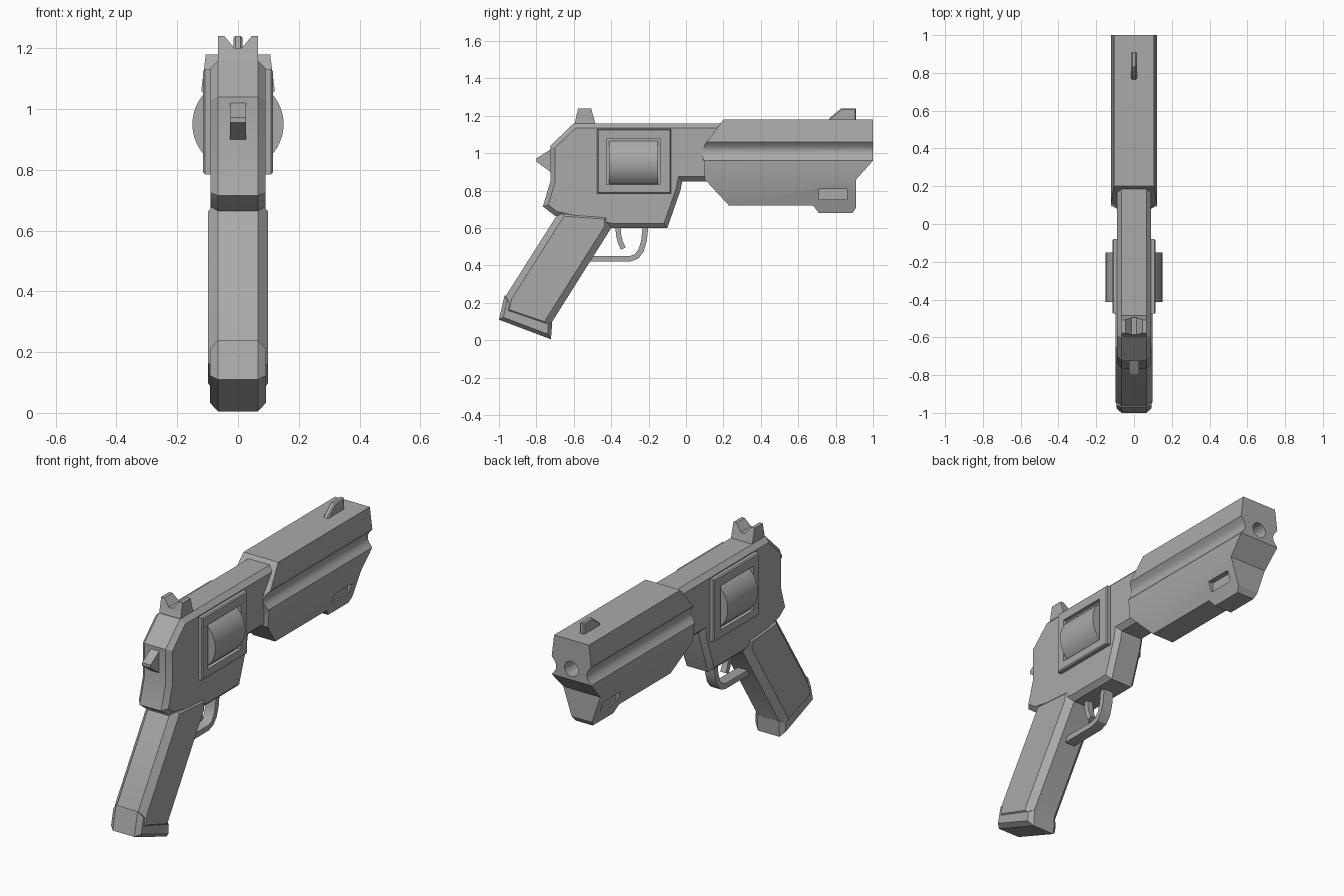
import bpy, bmesh, math
from mathutils import Vector

if "Cube" in bpy.data.objects:
    bpy.data.objects.remove(bpy.data.objects["Cube"])

steel = bpy.data.materials.new("gunmetal grey")
steel.use_nodes = True
grey = (0.4, 0.4, 0.4, 1)
steel.diffuse_color = grey
steel.node_tree.nodes["Principled BSDF"].inputs["Base Color"].default_value = grey


def loft(name, rings):
    """Closed solid through a list of matching 3D rings."""
    bm = bmesh.new()
    loops = [[bm.verts.new(p) for p in ring] for ring in rings]
    n = len(loops[0])
    for a, b in zip(loops, loops[1:]):
        for i in range(n):
            j = (i + 1) % n
            bm.faces.new((a[i], a[j], b[j], b[i]))
    bm.faces.new(loops[0])
    bm.faces.new(loops[-1])
    bmesh.ops.recalc_face_normals(bm, faces=bm.faces)
    mesh = bpy.data.meshes.new(name)
    bm.to_mesh(mesh)
    bm.free()
    mesh.materials.append(steel)
    obj = bpy.data.objects.new(name, mesh)
    bpy.context.collection.objects.link(obj)
    return obj


def shrink(outline, d):
    """Move every edge of a (y, z) outline inwards by d."""
    pts = [Vector(p) for p in outline]
    area = sum(a.x * b.y - b.x * a.y for a, b in zip(pts, pts[1:] + pts[:1]))
    side = 1 if area > 0 else -1
    result = []
    for i, p in enumerate(pts):
        u = (p - pts[i - 1]).normalized()
        v = (pts[(i + 1) % len(pts)] - p).normalized()
        n1, n2 = Vector((-u.y, u.x)) * side, Vector((-v.y, v.x)) * side
        result.append(p + (n1 + n2) * d / (1 + n1.dot(n2)))
    return result


def prism(name, outline, w, chamfer=0, inset=0):
    """Side outline given a half width, with optional chamfered rims."""
    layers = [(-w, outline), (w, outline)]
    if chamfer:
        inner = shrink(outline, inset)
        layers = [(-w, inner), (chamfer - w, outline), (w - chamfer, outline), (w, inner)]
    return loft(name, [[(x, y, z) for y, z in o] for x, o in layers])


def box(name, x, y, z):
    return loft(name, [[(x[i], y[0], z[0]), (x[i], y[1], z[0]),
                        (x[i], y[1], z[1]), (x[i], y[0], z[1])] for i in (0, 1)])


def rod(name, r, z, y0, y1, sides=32):
    turn = [math.tau * i / sides for i in range(sides)]
    return loft(name, [[(r * math.cos(t), y, z + r * math.sin(t)) for t in turn]
                       for y in (y0, y1)])


def boolean(obj, tool, operation="DIFFERENCE"):
    mod = obj.modifiers.new("cut", "BOOLEAN")
    mod.operation, mod.solver, mod.object = operation, "EXACT", tool
    bpy.context.view_layer.objects.active = obj
    bpy.ops.object.modifier_apply(modifier=mod.name)
    bpy.data.objects.remove(tool)


def cross(name, half_section, profile, y0, y1):
    """Mirrored (x, z) section run along y, trimmed to a side profile."""
    section = half_section + [(-x, z) for x, z in reversed(half_section) if x]
    obj = loft(name, [[(x, y, z) for x, z in section] for y in (y0, y1)])
    boolean(obj, prism("trim", profile, 0.3), "INTERSECT")
    return obj


def ribbon(path, t):
    """Outline of constant thickness t around an open (y, z) path."""
    pts = [Vector(p) for p in path]
    left, right = [], []
    for i, p in enumerate(pts):
        d = (pts[min(i + 1, len(pts) - 1)] - pts[max(i - 1, 0)]).normalized()
        n = Vector((-d.y, d.x)) * t / 2
        left.append(p + n)
        right.append(p - n)
    return left + right[::-1]


# Frame
frame = prism("frame", [(-0.60, 1.16), (0.3, 1.16), (0.3, 0.85), (-0.02, 0.85),
                        (-0.03, 0.80), (-0.10, 0.60), (-0.40, 0.60), (-0.70, 0.665),
                        (-0.765, 0.715), (-0.725, 0.85), (-0.725, 1.04)],
              0.09, 0.025, 0.025)

# Raised surround with a recessed window on each side, and the drum inside
surround = prism("drum_surround", [(-0.475, 0.785), (-0.08, 0.785), (-0.08, 1.13),
                                   (-0.475, 1.13)], 0.115, 0.006, 0.006)
for s in (-1, 1):
    boolean(surround, box("window", (s * 0.095, s * 0.2), (-0.425, -0.138), (0.832, 1.075)))
drum = rod("drum", 0.15, 0.95, -0.412, -0.15, 48)

# Barrel shroud with a concave groove along each side
groove = [(0.121 - 0.028 * math.sin(math.pi * i / 8), 1.06 - 0.1 * i / 8) for i in range(9)]
barrel = cross("barrel", [(0.106, 1.18)] + groove + [(0.113, 0.86), (0.05, 0.67)],
               [(0.20, 1.18), (1.0, 1.18), (1.0, 0.96), (0.91, 0.86), (0.91, 0.71),
                (0.89, 0.68), (0.71, 0.68), (0.68, 0.72), (0.23, 0.72), (0.10, 0.86),
                (0.10, 0.94), (0.083, 1.0), (0.10, 1.045)], 0.0, 1.1)
boolean(barrel, rod("bore", 0.042, 1.02, 0.6, 1.2))
for s in (-1, 1):
    boolean(barrel, box("slot", (s * 0.068, s * 0.2), (0.71, 0.86), (0.752, 0.808)))

# Sights
rear_sight = cross("rear_sight", [(0, 1.2), (0.012, 1.2), (0.045, 1.24), (0.065, 1.24),
                                  (0.065, 1.14)],
                   [(-0.605, 1.14), (-0.595, 1.16), (-0.575, 1.25), (-0.51, 1.25),
                    (-0.485, 1.16), (-0.48, 1.14)], -0.7, -0.4)
front_sight = prism("front_sight", [(0.76, 1.17), (0.77, 1.19), (0.83, 1.24),
                                    (0.91, 1.24), (0.91, 1.17)], 0.015, 0.006, 0.006)

# Hammer
hammer = prism("hammer", [(-0.70, 1.02), (-0.725, 1.02), (-0.80, 0.972), (-0.80, 0.955),
                          (-0.725, 0.90), (-0.70, 0.90)], 0.026)

# Grip and its base cap
grip = prism("grip", [(-0.67, 0.70), (-0.965, 0.235), (-0.985, 0.14), (-0.72, 0.05),
                      (-0.715, 0.10), (-0.40, 0.60), (-0.40, 0.68)], 0.098, 0.033, 0.035)
base_cap = prism("grip_base", [(-0.97, 0.24), (-1.0, 0.11), (-0.722, 0.005),
                               (-0.715, 0.095)], 0.092, 0.026, 0.02)

# Trigger and guard
guard = prism("trigger_guard", ribbon([(-0.54, 0.435), (-0.30, 0.435), (-0.265, 0.448),
                                       (-0.24, 0.48), (-0.225, 0.53), (-0.215, 0.62)],
                                      0.03), 0.03)
trigger = prism("trigger", ribbon([(-0.365, 0.62), (-0.36, 0.56), (-0.35, 0.52),
                                   (-0.335, 0.49)], 0.028), 0.017)

# Smooth the rounded surfaces, keep the hard edges
parts = [frame, surround, drum, barrel, rear_sight, front_sight, hammer, grip,
         base_cap, guard, trigger]
bpy.ops.object.select_all(action="DESELECT")
for part in parts:
    part.select_set(True)
bpy.context.view_layer.objects.active = frame
bpy.ops.object.shade_smooth_by_angle(angle=math.radians(30))
